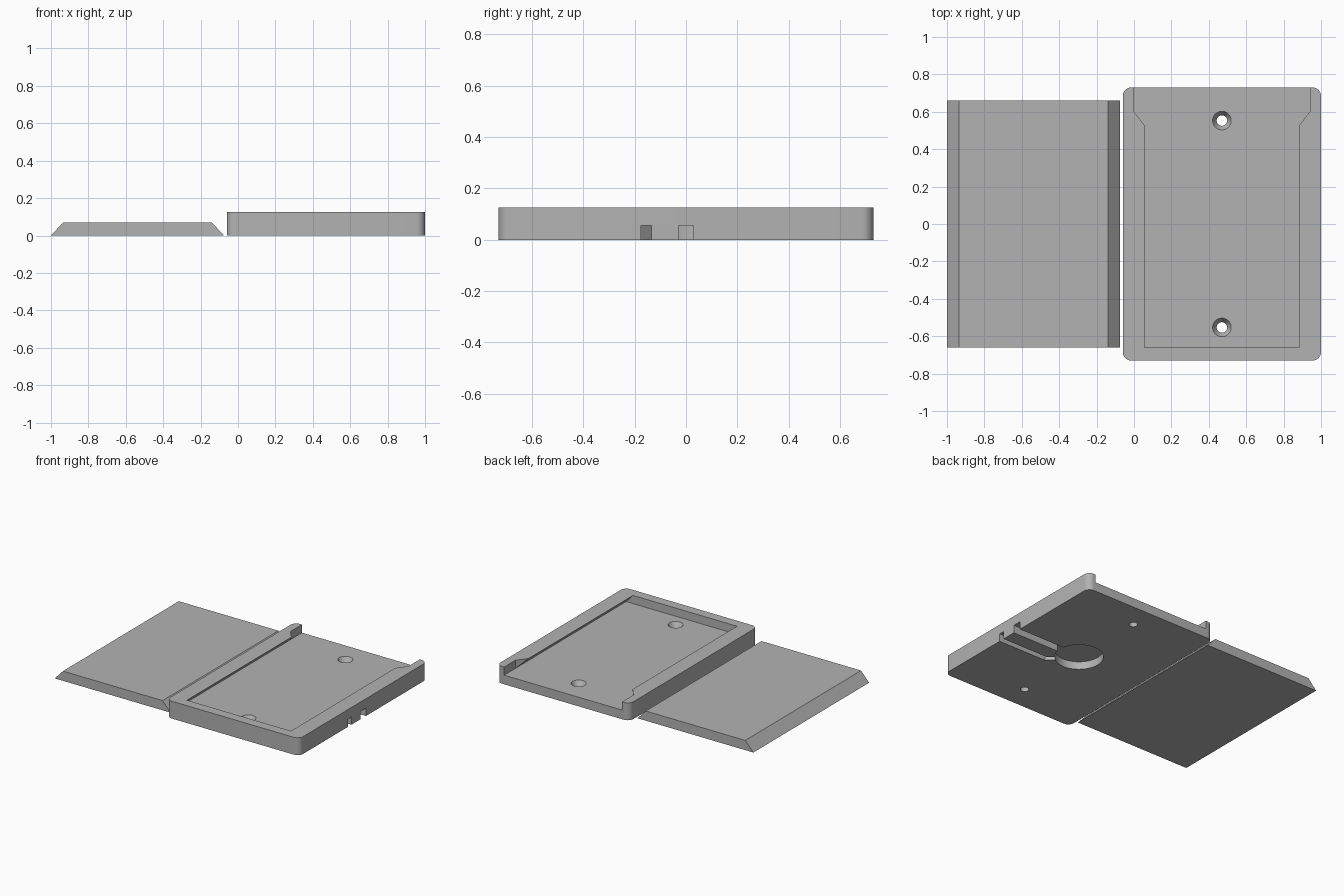
import bpy, bmesh, math
from mathutils import Vector

if "Cube" in bpy.data.objects:
    bpy.data.objects.remove(bpy.data.objects["Cube"])

grey = bpy.data.materials.new("plain_grey")
grey.diffuse_color = (0.45, 0.45, 0.45, 1)
grey.use_nodes = True
grey.node_tree.nodes["Principled BSDF"].inputs["Base Color"].default_value = grey.diffuse_color

CX = 0.47        # centre line of the tray
TOP = 0.125      # tray height
FLOOR = 0.066    # slot floor height
POCKET = 0.056   # depth of the recesses underneath


def prism(name, points, direction):
    """Closed prism: a planar outline pushed along a direction."""
    bm = bmesh.new()
    face = bm.faces.new([bm.verts.new(p) for p in points])
    ext = bmesh.ops.extrude_face_region(bm, geom=[face])
    moved = [g for g in ext["geom"] if isinstance(g, bmesh.types.BMVert)]
    bmesh.ops.translate(bm, verts=moved, vec=Vector(direction))
    bmesh.ops.recalc_face_normals(bm, faces=bm.faces)
    return finish(name, bm)


def cone(name, r1, r2, z1, z2, x, y, segments=48):
    bm = bmesh.new()
    bmesh.ops.create_cone(bm, cap_ends=True, segments=segments,
                          radius1=r1, radius2=r2, depth=z2 - z1)
    bmesh.ops.translate(bm, verts=bm.verts, vec=(x, y, (z1 + z2) / 2))
    return finish(name, bm)


def finish(name, bm):
    me = bpy.data.meshes.new(name)
    bm.to_mesh(me)
    bm.free()
    me.materials.append(grey)
    ob = bpy.data.objects.new(name, me)
    bpy.context.collection.objects.link(ob)
    return ob


def select(ob):
    bpy.ops.object.select_all(action='DESELECT')
    ob.select_set(True)
    bpy.context.view_layer.objects.active = ob


def cut(ob, cutter):
    cutter.hide_render = True
    mod = ob.modifiers.new("cut", 'BOOLEAN')
    mod.operation = 'DIFFERENCE'
    mod.solver = 'EXACT'
    mod.object = cutter
    select(ob)
    bpy.ops.object.modifier_apply(modifier=mod.name)
    bpy.data.objects.remove(cutter)


def rounded_rect(cx, hx, hy, r, n=8):
    pts = []
    for i, (sx, sy) in enumerate([(1, 1), (-1, 1), (-1, -1), (1, -1)]):
        for k in range(n + 1):
            a = math.pi / 2 * (i + k / n)
            pts.append((cx + sx * (hx - r) + r * math.cos(a),
                        sy * (hy - r) + r * math.sin(a), 0))
    return pts


# Sliding lid with bevelled long sides
prism("sliding_lid", [(-1, -0.66, 0), (-0.075, -0.66, 0),
                      (-0.14, -0.66, 0.07), (-0.935, -0.66, 0.07)], (0, 1.32, 0))

# Tray body with rounded corners
tray = prism("tray", rounded_rect(CX, 0.53, 0.73, 0.045), (0, 0, TOP))

# Dovetail slot, open at the back
over = 0.02
half_top = 0.415 - over * 0.055 / (TOP - FLOOR)
cut(tray, prism("slot_cutter", [(CX - 0.47, -0.66, FLOOR), (CX + 0.47, -0.66, FLOOR),
                                (CX + half_top, -0.66, TOP + over),
                                (CX - half_top, -0.66, TOP + over)], (0, 1.5, 0)))

# Wider straight-walled mouth at the back of the slot
right = [(0.415, 0.53), (0.47, 0.60), (0.47, 0.84)]
outline = right + [(-x, y) for x, y in reversed(right)]
cut(tray, prism("mouth_cutter", [(CX + x, y, FLOOR) for x, y in outline], (0, 0, 0.1)))

# Countersunk screw holes
for y in (-0.553, 0.553):
    cut(tray, cone("hole_cutter", 0.028, 0.028, -0.05, 0.2, CX, y))
    cut(tray, cone("sink_cutter", 0.028, 0.05, 0.03, FLOOR + 0.0005, CX, y))

# Round recess underneath, with a straight and a bent cable channel to the side
cut(tray, cone("recess_cutter", 0.16, 0.16, -0.05, POCKET, CX, 0, 64))
channels = [
    [(0.5, -0.03), (1.1, -0.03), (1.1, 0.03), (0.5, 0.03)],
    [(0.614, -0.175), (1.1, -0.175), (1.1, -0.135), (0.630, -0.135),
     (0.554, -0.059), (0.526, -0.087)],
]
for outline in channels:
    cut(tray, prism("channel_cutter", [(x, y, -0.05) for x, y in outline],
                    (0, 0, POCKET + 0.05)))

select(tray)
bpy.ops.object.shade_smooth_by_angle(angle=math.radians(30))
